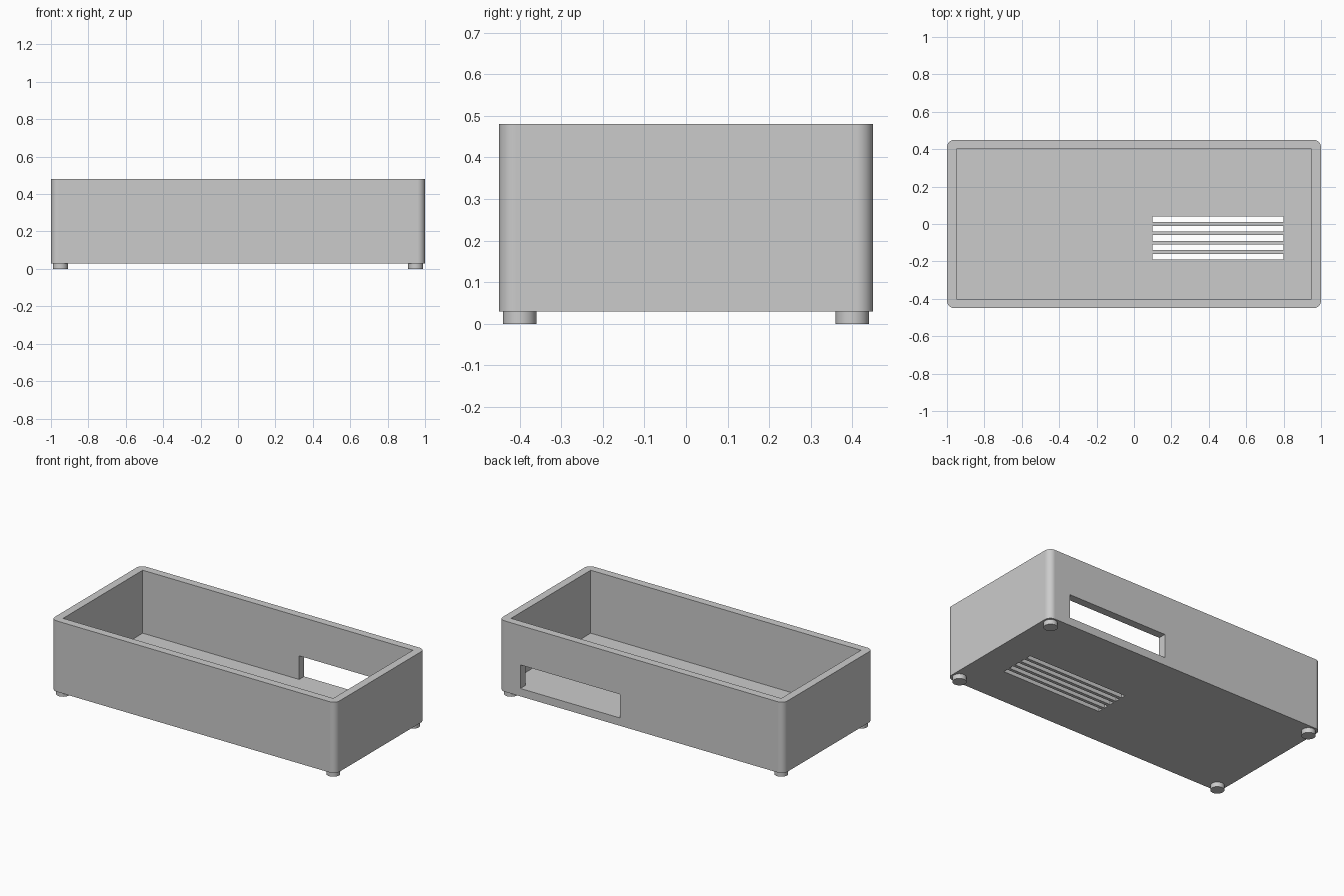
import bpy
import bmesh
from math import radians
from mathutils import Matrix, Vector

default_cube = bpy.data.objects.get("Cube")
if default_cube:
    bpy.data.objects.remove(default_cube, do_unlink=True)

# Main dimensions
HALF_X, HALF_Y = 1.0, 0.45
BOTTOM, TOP = 0.03, 0.48
WALL, CORNER = 0.05, 0.04
FLOOR = BOTTOM + WALL

grey = bpy.data.materials.new("plain grey")
grey.use_nodes = True
colour = (0.6, 0.6, 0.6, 1)
grey.diffuse_color = colour
grey.node_tree.nodes["Principled BSDF"].inputs["Base Color"].default_value = colour


def add_object(name, bm):
    mesh = bpy.data.meshes.new(name)
    bm.to_mesh(mesh)
    bm.free()
    mesh.materials.append(grey)
    obj = bpy.data.objects.new(name, mesh)
    bpy.context.collection.objects.link(obj)
    return obj


def box(name, low, high, corner=0):
    """Box between two corners, with optional rounded upright edges."""
    low, high = Vector(low), Vector(high)
    size = high - low
    bm = bmesh.new()
    bmesh.ops.create_cube(bm, size=1, matrix=Matrix.Translation((low + high) / 2)
                          @ Matrix.Diagonal((*size, 1)))
    if corner:
        upright = [e for e in bm.edges
                   if abs(e.verts[0].co.z - e.verts[1].co.z) > size.z / 2]
        bmesh.ops.bevel(bm, geom=upright, offset=corner, segments=10,
                        profile=0.5, affect='EDGES')
    return add_object(name, bm)


def cut(obj, cutter):
    """Subtract the cutter, bake the result and remove the cutter."""
    cutter.hide_render = True
    mod = obj.modifiers.new("cut", 'BOOLEAN')
    mod.operation, mod.solver, mod.object = 'DIFFERENCE', 'EXACT', cutter
    bpy.context.view_layer.update()
    graph = bpy.context.evaluated_depsgraph_get()
    mesh = bpy.data.meshes.new_from_object(obj.evaluated_get(graph))
    obj.modifiers.clear()
    obj.data = mesh
    bpy.data.objects.remove(cutter, do_unlink=True)


def smooth(obj):
    bpy.ops.object.select_all(action='DESELECT')
    obj.select_set(True)
    bpy.context.view_layer.objects.active = obj
    bpy.ops.object.shade_smooth_by_angle(angle=radians(30))
    weighted = obj.modifiers.new("weighted normals", 'WEIGHTED_NORMAL')
    weighted.keep_sharp = True


# Open tray with rounded outer corners and a square cavity
tray = box("case_tray", (-HALF_X, -HALF_Y, BOTTOM), (HALF_X, HALF_Y, TOP), CORNER)
cut(tray, box("cavity_cutter", (WALL - HALF_X, WALL - HALF_Y, FLOOR),
              (HALF_X - WALL, HALF_Y - WALL, TOP + 0.1)))

# Port opening in the back wall, level with the floor
cut(tray, box("port_cutter", (0.15, HALF_Y - 0.1, FLOOR), (0.85, HALF_Y + 0.1, 0.23)))

# Ventilation slots through the floor
for i in range(5):
    y = 0.04 - 0.05 * i
    cut(tray, box("slot_cutter", (0.1, y - 0.03, BOTTOM - 0.02), (0.8, y, FLOOR + 0.02)))
smooth(tray)

# Four round feet
for side, x in (("right", -0.95), ("left", 0.95)):
    for end, y in (("front", -0.4), ("back", 0.4)):
        bm = bmesh.new()
        bmesh.ops.create_cone(bm, cap_ends=True, segments=40, radius1=0.04, radius2=0.04,
                              depth=BOTTOM, matrix=Matrix.Translation((x, y, BOTTOM / 2)))
        smooth(add_object(f"{end}_{side}_foot", bm))
